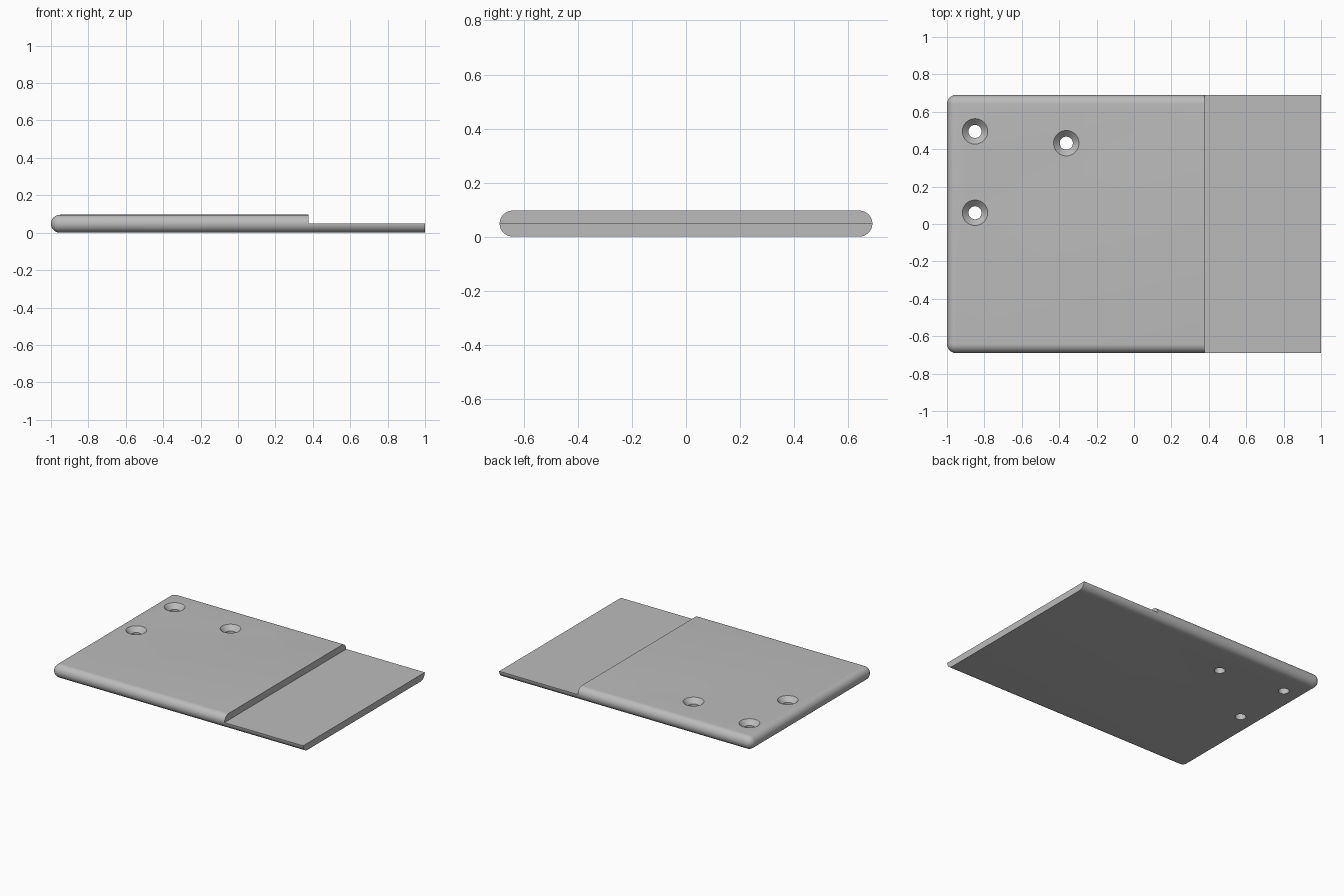
import bpy, bmesh
from math import sin, cos, pi, radians

cube = bpy.data.objects.get("Cube")
if cube:
    bpy.data.objects.remove(cube, do_unlink=True)

R = 0.048            # edge radius, half the thickness
HALF_Y = 0.69
STEP_X, STEP_Z = 0.376, 0.048
HOLES = [(-0.85, 0.495), (-0.85, 0.06), (-0.362, 0.432)]

grey = bpy.data.materials.new("plain grey")
grey.use_nodes = True
COLOUR = (0.5, 0.5, 0.5, 1)
grey.diffuse_color = COLOUR
grey.node_tree.nodes["Principled BSDF"].inputs["Base Color"].default_value = COLOUR


def loft(name, rings):
    """Solid skinned through matching rings of points, capped at both ends."""
    bm = bmesh.new()
    rows = [[bm.verts.new(p) for p in ring] for ring in rings]
    n = len(rows[0])
    for a, b in zip(rows, rows[1:]):
        for i in range(n):
            j = (i + 1) % n
            bm.faces.new((a[i], a[j], b[j], b[i]))
    bm.faces.new(rows[0][::-1])
    bm.faces.new(rows[-1])
    bmesh.ops.remove_doubles(bm, verts=bm.verts, dist=1e-5)
    bmesh.ops.recalc_face_normals(bm, faces=bm.faces)
    mesh = bpy.data.meshes.new(name)
    bm.to_mesh(mesh)
    bm.free()
    mesh.materials.append(grey)
    obj = bpy.data.objects.new(name, mesh)
    bpy.context.collection.objects.link(obj)
    return obj


def slab_ring(t, steps=10):
    """Outline at one height: square right end, ball-rounded left corners."""
    r, z, y = R * cos(t), R + R * sin(t), HALF_Y - R
    pts = [(1, -y - r, z), (1, y + r, z)]
    for side, start in ((1, pi / 2), (-1, pi)):
        for k in range(steps + 1):
            a = start + pi / 2 * k / steps
            pts.append((-1 + R + r * cos(a), side * y + r * sin(a), z))
    return pts


def circle(x, y, r, z, n=48):
    return [(x + r * cos(2 * pi * k / n), y + r * sin(2 * pi * k / n), z) for k in range(n)]


# Rounded plate
plate = loft("lapped_plate", [slab_ring(pi * (k / 20 - 0.5)) for k in range(21)])

# Cutter for the thin lap at the right end
cutters = [loft("lap_cutter", [[(STEP_X, -1, z), (1.2, -1, z), (1.2, 1, z), (STEP_X, 1, z)]
                               for z in (STEP_Z, 0.3)])]

# Cutters for the countersunk screw holes
for x, y in HOLES:
    profile = [(0.035, -0.05), (0.035, 2 * R - 0.033), (0.068, 2 * R), (0.078, 2 * R + 0.01)]
    cutters.append(loft("screw_hole_cutter", [circle(x, y, r, z) for r, z in profile]))

bpy.context.view_layer.objects.active = plate
plate.select_set(True)
for cutter in cutters:
    cutter.hide_render = True
    mod = plate.modifiers.new("cut", 'BOOLEAN')
    mod.operation, mod.solver, mod.object = 'DIFFERENCE', 'EXACT', cutter
    bpy.ops.object.modifier_apply(modifier=mod.name)
    bpy.data.objects.remove(cutter, do_unlink=True)

bpy.ops.object.shade_smooth_by_angle(angle=radians(30))
